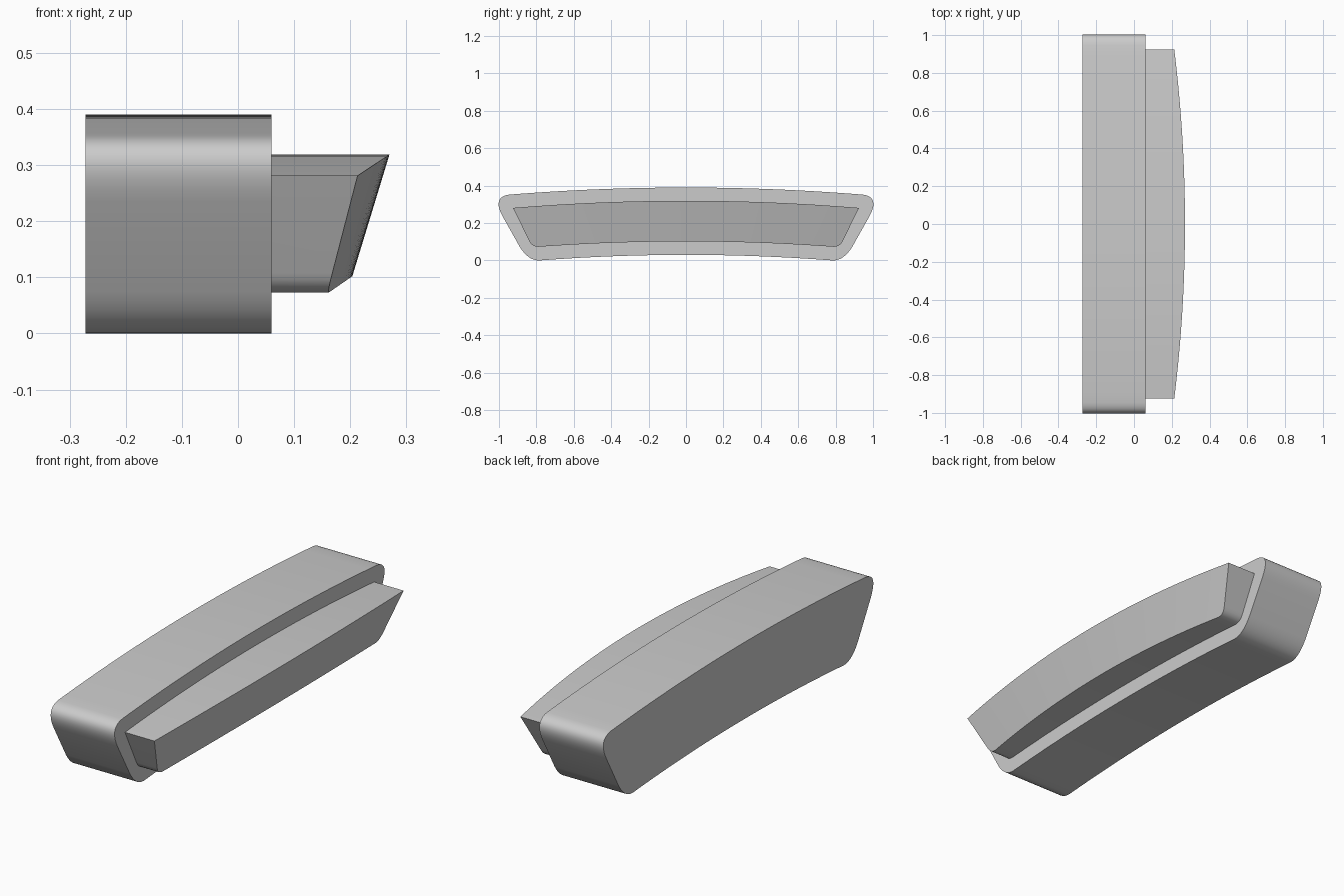
import bpy, bmesh, math

cube = bpy.data.objects.get("Cube")
if cube:
    bpy.data.objects.remove(cube, do_unlink=True)

grey = bpy.data.materials.new("plain_grey")
grey.use_nodes = True
colour = (0.6, 0.6, 0.6, 1)
grey.diffuse_color = colour
grey.node_tree.nodes["Principled BSDF"].inputs["Base Color"].default_value = colour

ARC_STEPS = 32


def arc(half_width, end_z, mid_z):
    """Shallow crowned line from -y to +y."""
    pts = []
    for i in range(ARC_STEPS + 1):
        t = 2 * i / ARC_STEPS - 1
        pts.append((t * half_width, mid_z + (end_z - mid_z) * t * t))
    return pts


def bend(a, corner, b, steps):
    """Rounded corner between a and b, endpoints left out at a only."""
    pts = []
    for i in range(1, steps + 1):
        t = i / steps
        pts.append(tuple((1 - t) ** 2 * p + 2 * t * (1 - t) * c + t * t * q
                         for p, c, q in zip(a, corner, b)))
    return pts


def make_block(name, bottom, top, side, back_x, front_x):
    """Solid between two arcs, joined at both ends by the side points."""
    bm = bmesh.new()
    mirrored = [(-y, z) for y, z in side]
    caps = []
    for x_at in (back_x, front_x):
        rows = [[bm.verts.new((x_at(y, z), y, z)) for y, z in row]
                for row in (bottom, side, top, mirrored)]
        low, right, high, left = rows
        # End cap in strips so that it can follow a curved surface
        for i in range(ARC_STEPS):
            bm.faces.new((low[i], low[i + 1], high[i + 1], high[i]))
        bm.faces.new([low[-1]] + right + [high[-1]])
        bm.faces.new([low[0]] + left + [high[0]])
        caps.append(low + right + high[::-1] + left[::-1])
    # Walls around the rim
    back, front = caps
    for i in range(len(back)):
        j = (i + 1) % len(back)
        bm.faces.new((back[i], back[j], front[j], front[i]))
    bmesh.ops.recalc_face_normals(bm, faces=bm.faces)
    mesh = bpy.data.meshes.new(name)
    bm.to_mesh(mesh)
    bm.free()
    mesh.materials.append(grey)
    obj = bpy.data.objects.new(name, mesh)
    bpy.context.collection.objects.link(obj)
    bpy.ops.object.select_all(action="DESELECT")
    obj.select_set(True)
    bpy.context.view_layer.objects.active = obj
    bpy.ops.object.shade_smooth_by_angle(angle=math.radians(30))
    return obj


# Main housing with rounded corners
lower, upper = (0.785, 0.0), (0.945, 0.352)
housing_side = (bend(lower, (0.845, 0.0), (0.89, 0.075), 8)
                + [(0.98, 0.235)]
                + bend((0.98, 0.235), (1.038, 0.34), upper, 10)[:-1])
make_block("housing", arc(*lower, 0.03), arc(*upper, 0.39), housing_side,
           lambda y, z: -0.272, lambda y, z: 0.06)

# Projecting front panel with a leaning, bowed face
lower, upper = (0.79, 0.073), (0.925, 0.281)
panel_side = bend(lower, (0.825, 0.073), (0.84, 0.108), 5)
make_block("front_panel", arc(*lower, 0.102), arc(*upper, 0.319), panel_side,
           lambda y, z: 0.05,
           lambda y, z: 0.27 - 0.305 * (0.319 - z) - 0.053 * y * y)
